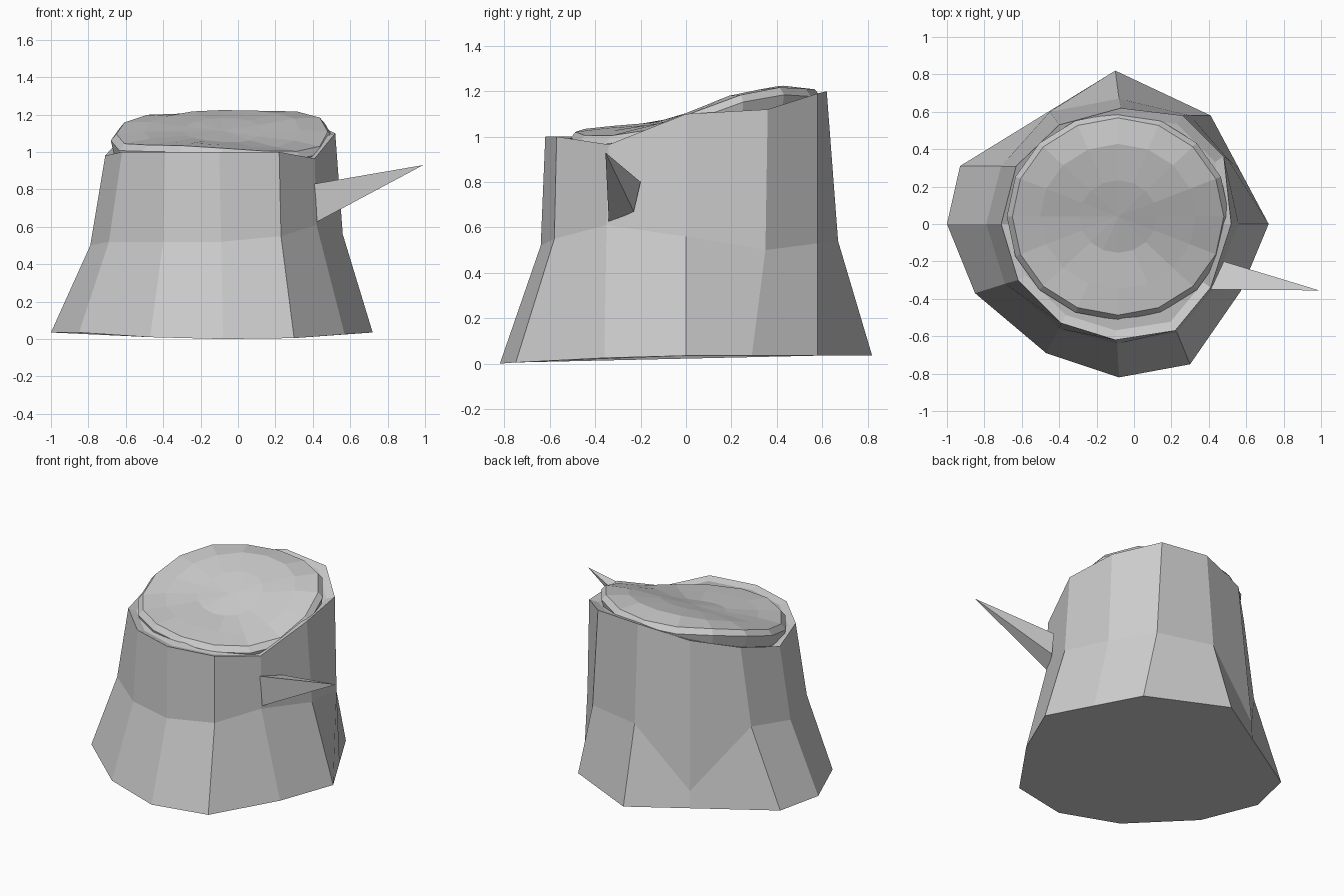
import bpy, bmesh
from math import sin, cos, tau

if "Cube" in bpy.data.objects:
    bpy.data.objects.remove(bpy.data.objects["Cube"])


def lerp_table(table, t):
    for (a, va), (b, vb) in zip(table, table[1:]):
        if t <= b:
            return va + (vb - va) * max(0, (t - a) / (b - a))
    return table[-1][1]


def loft(name, rings, tip=None):
    bm = bmesh.new()
    loops = [[bm.verts.new(p) for p in ring] for ring in rings]
    n = len(rings[0])
    for lo, hi in zip(loops, loops[1:]):
        for i in range(n):
            j = (i + 1) % n
            bm.faces.new((lo[i], lo[j], hi[j], hi[i]))
    bm.faces.new(loops[0][::-1])
    if tip:
        v = bm.verts.new(tip)
        for i in range(n):
            bm.faces.new((loops[-1][i], loops[-1][(i + 1) % n], v))
    else:
        bm.faces.new(loops[-1])
    bmesh.ops.recalc_face_normals(bm, faces=bm.faces)
    mesh = bpy.data.meshes.new(name)
    bm.to_mesh(mesh)
    bm.free()
    obj = bpy.data.objects.new(name, mesh)
    bpy.context.collection.objects.link(obj)
    return obj


# Trunk: flared twelve-sided rings, counterclockwise from the left
base = [(-1, 0, .035), (-.85, -.37, .035), (-.47, -.69, .01), (-.08, -.82, 0),
        (.30, -.75, .005), (.57, -.36, .025), (.72, 0, .035), (.565, .29, .035),
        (.41, .58, .035), (-.1, .82, .035), (-.45, .605, .035), (-.93, .31, .035)]
waist = [(-.79, 0, .50), (-.69, -.32, .52), (-.40, -.56, .52), (-.09, -.64, .52),
         (.23, -.58, .55), (.42, -.35, .61), (.56, 0, .56), (.50, .35, .50),
         (.30, .58, .53), (-.08, .67, .54), (-.45, .60, .15), (-.71, .31, .55)]
rim = [(-.71, 0, .98), (-.62, -.30, 1), (-.39, -.53, 1), (-.10, -.62, 1),
       (.22, -.57, 1), (.41, -.34, .965), (.52, 0, 1.10), (.48, .36, 1.12),
       (.26, .58, 1.19), (-.07, .62, 1.20), (-.40, .53, 1.14), (-.63, .31, 1.07)]
inner = [(-.09 + (x + .09) * .92, .02 + (y - .02) * .92, z - .015) for x, y, z in rim]
loft("stump_trunk", [base, waist, rim, inner])

# Cut face: a sloping low-poly slab set into the rim
slope = [(-.52, 1.03), (-.2, 1.045), (0, 1.105), (.2, 1.175), (.42, 1.215), (.58, 1.205)]


def cut_ring(scale, dz):
    ring = []
    for i in range(16):
        a = tau * i / 16
        x, y = -.085 + .595 * scale * cos(a), .04 + .555 * scale * sin(a)
        dip = .04 * max(0, cos(a + .8)) ** 3 * scale
        dip += .03 * max(0, cos(a - 2.9)) ** 3 * scale
        ring.append((x, y, lerp_table(slope, y) + dz - dip))
    return ring


loft("cut_face", [cut_ring(.97, -.11), cut_ring(1, -.03), cut_ring(.95, .003),
                  cut_ring(.7, .01), cut_ring(.35, 0)], (-.085, .04, 1.115))

# Broken branch: a pointed spike on the right
branch = [(.41, -.34, .62), (.47, -.23, .67), (.48, -.20, .80), (.41, -.35, .83)]
loft("branch_spike", [branch], (.99, -.355, .93))
